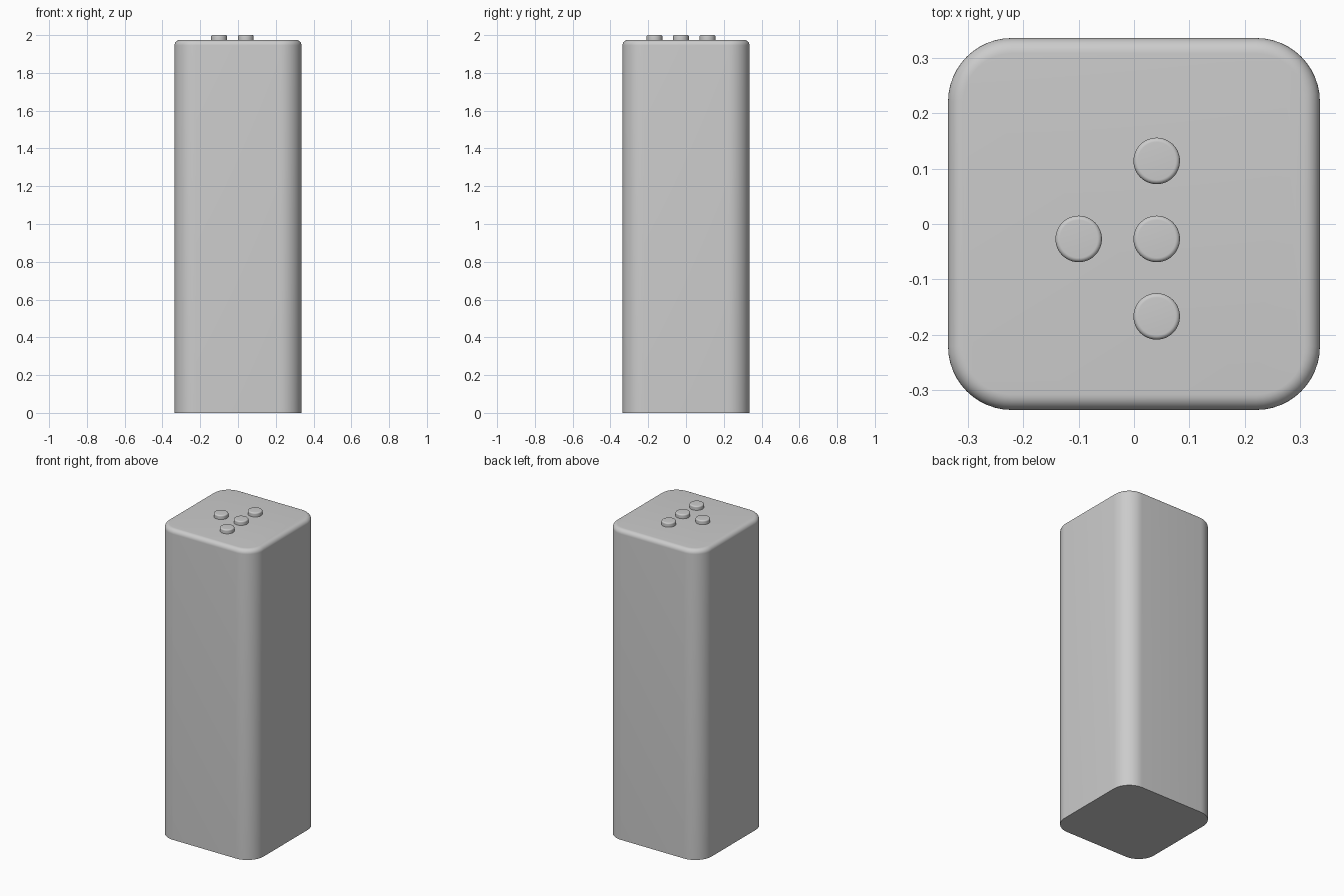
import bpy
import bmesh
from math import sin, cos, pi

cube = bpy.data.objects.get("Cube")
if cube:
    bpy.data.objects.remove(cube, do_unlink=True)

# Plain grey finish for every part
grey = bpy.data.materials.new("light grey")
grey.use_nodes = True
colour = (0.6, 0.6, 0.6, 1)
grey.diffuse_color = colour
grey.node_tree.nodes["Principled BSDF"].inputs["Base Color"].default_value = colour


def outline(half, radius, inset, steps):
    """Rounded square, pulled in evenly by inset; a circle if half == radius."""
    r, c = radius - inset, half - radius
    points = []
    for sx, sy, quarter in ((1, 1, 0), (-1, 1, 1), (-1, -1, 2), (1, -1, 3)):
        for i in range(steps + 1):
            a = (quarter + i / steps) * pi / 2
            points.append((sx * c + r * cos(a), sy * c + r * sin(a)))
    return points


def rounded_prism(name, half, radius, bottom, top, fillet, x=0, y=0, steps=12):
    """Upright prism with rounded corners and a filleted top rim."""
    levels = [(0, bottom)]
    for i in range(9):
        a = i / 8 * pi / 2
        levels.append((fillet * (1 - cos(a)), top - fillet * (1 - sin(a))))
    bm = bmesh.new()
    rings = [[bm.verts.new((px, py, z)) for px, py in outline(half, radius, inset, steps)]
             for inset, z in levels]
    for low, high in zip(rings, rings[1:]):
        for i in range(len(low)):
            j = (i + 1) % len(low)
            bm.faces.new((low[i], low[j], high[j], high[i]))
    bm.faces.new(rings[-1])
    bm.faces.new(rings[0][::-1])
    bmesh.ops.remove_doubles(bm, verts=bm.verts, dist=0.00001)
    bmesh.ops.recalc_face_normals(bm, faces=bm.faces)
    mesh = bpy.data.meshes.new(name)
    bm.to_mesh(mesh)
    bm.free()
    mesh.materials.append(grey)
    obj = bpy.data.objects.new(name, mesh)
    obj.location = (x, y, 0)
    bpy.context.collection.objects.link(obj)
    bpy.ops.object.select_all(action='DESELECT')
    obj.select_set(True)
    bpy.context.view_layer.objects.active = obj
    bpy.ops.object.shade_smooth_by_angle()
    return obj


# Tall column
rounded_prism("column", 0.336, 0.115, 0, 1.974, 0.028)

# Row of three round studs and one to the side
studs = {"back": (0.041, 0.114), "middle": (0.041, -0.027),
         "front": (0.041, -0.167), "side": (-0.1, -0.027)}
for place, (x, y) in studs.items():
    rounded_prism(place + "_stud", 0.042, 0.042, 1.97, 2, 0.008, x, y)
